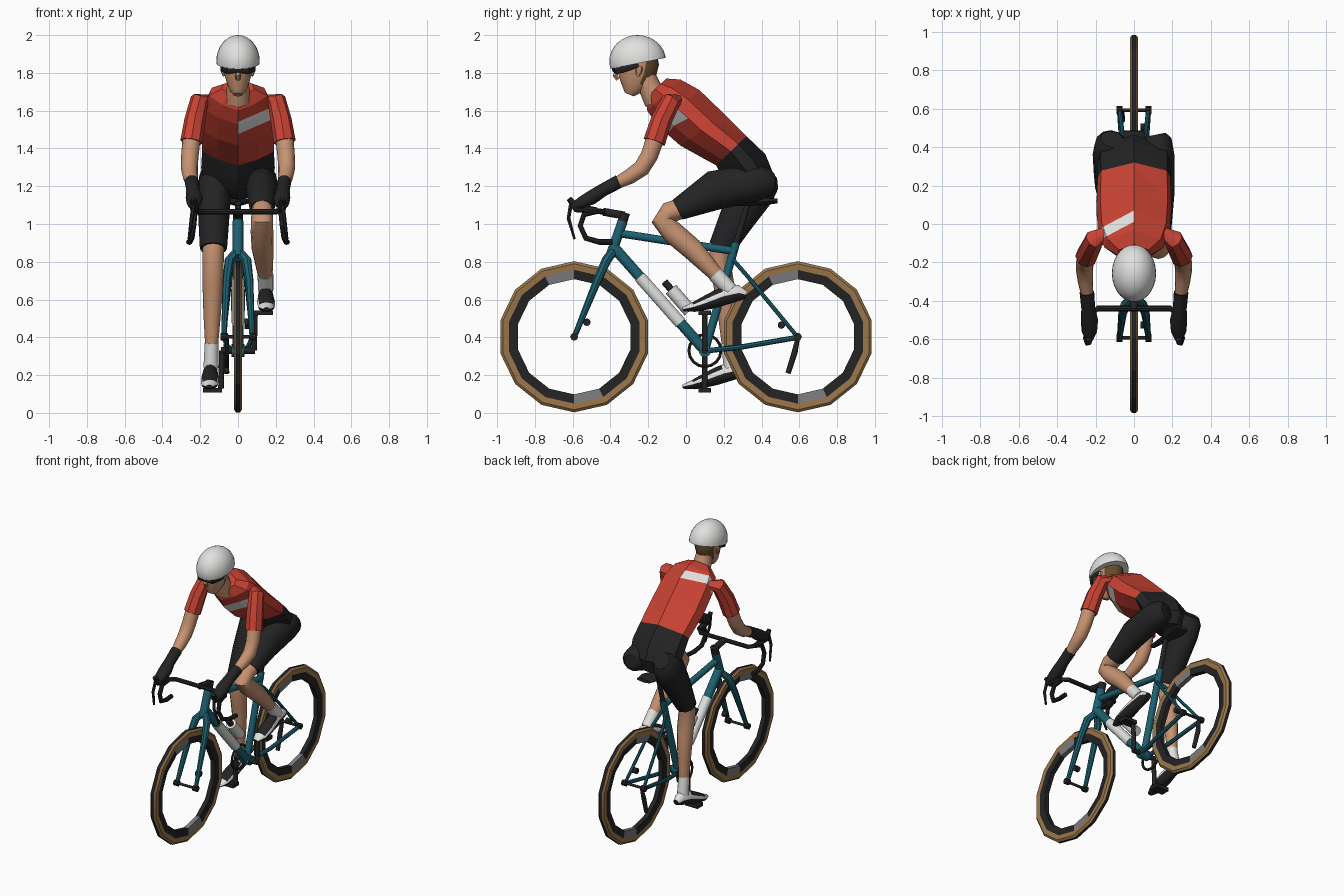
import bpy
import bmesh
from math import atan2, cos, hypot, pi, sin
from mathutils import Matrix, Vector

if "Cube" in bpy.data.objects:
    bpy.data.objects.remove(bpy.data.objects["Cube"])


def material(name, red, green, blue):
    mat = bpy.data.materials.new(name)
    mat.use_nodes = True
    mat.diffuse_color = (red, green, blue, 1)
    mat.node_tree.nodes["Principled BSDF"].inputs["Base Color"].default_value = (red, green, blue, 1)
    return mat


BLACK = material("black", .017, .017, .018)
WHITE = material("white", .75, .75, .74)
RED = material("jersey red", .58, .055, .033)
SKIN = material("skin", .57, .29, .165)
TEAL = material("frame teal", .012, .12, .165)
TAN = material("tyre tan", .32, .18, .07)
HAIR = material("hair brown", .13, .07, .025)
GREY = material("rim grey", .2, .2, .22)


def finish(name, bm, mats, rule=None, angle=40):
    """Turn a bmesh into an object, colouring its faces by a rule."""
    bmesh.ops.recalc_face_normals(bm, faces=bm.faces)
    if rule:
        for face in bm.faces:
            face.material_index = rule(face.calc_center_median(), face.normal)
    mesh = bpy.data.meshes.new(name)
    bm.to_mesh(mesh)
    bm.free()
    obj = bpy.data.objects.new(name, mesh)
    bpy.context.collection.objects.link(obj)
    for mat in mats:
        mesh.materials.append(mat)
    if angle:
        bpy.ops.object.select_all(action="DESELECT")
        obj.select_set(True)
        bpy.context.view_layer.objects.active = obj
        bpy.ops.object.shade_smooth_by_angle(angle=angle * pi / 180)


def loft(rings, closed=False):
    """Skin a row of equal rings; cap the ends unless the row is closed."""
    bm = bmesh.new()
    rows = [[bm.verts.new(co) for co in ring] for ring in rings]
    count = len(rows[0])
    pairs = list(zip(rows, rows[1:])) + ([(rows[-1], rows[0])] if closed else [])
    for low, high in pairs:
        for i in range(count):
            j = (i + 1) % count
            bm.faces.new((low[i], low[j], high[j], high[i]))
    if not closed:
        bm.faces.new(rows[0])
        bm.faces.new(rows[-1])
    return bm


def tube(name, points, radii, mats, rule=None, sides=12, ref=(1, 0, 0), closed=False):
    """Sweep an ellipse along points; a radius may be a (width, depth) pair."""
    points = [Vector(p) for p in points]
    if not isinstance(radii, list):
        radii = [radii] * len(points)
    axis, rings, last = Vector(ref), [], len(points) - 1
    for k, (point, radius) in enumerate(zip(points, radii)):
        before = points[k - 1] if closed else points[max(k - 1, 0)]
        after = points[(k + 1) % len(points)] if closed else points[min(k + 1, last)]
        along = (after - before).normalized()
        if abs(along.dot(axis)) > .95:
            axis = Vector((0, 0, 1))
        axis = (axis - along * axis.dot(along)).normalized()
        other = along.cross(axis)
        wide, deep = radius if isinstance(radius, tuple) else (radius, radius)
        turns = [2 * pi * i / sides for i in range(sides)]
        rings.append([point + axis * wide * cos(t) + other * deep * sin(t) for t in turns])
    finish(name, loft(rings, closed), mats if isinstance(mats, list) else [mats], rule)


def rod(name, start, end, radius, mat, sides=10):
    tube(name, [start, end], radius, mat, sides=sides)


def box(name, centre, size, mat):
    bm = bmesh.new()
    bmesh.ops.create_cube(bm, size=1, matrix=Matrix.Translation(centre) @ Matrix.Diagonal((*size, 1)))
    finish(name, bm, [mat], angle=0)


# Wheels: black tread, tan sidewalls, black rim with two grey panels
AXLE, STEP = .403, 2 * pi / 14
half = [(.4, .01), (.386, .022), (.354, .02), (.305, .016)]
section = half + [(r, -x) for r, x in reversed(half)]
for name, hub in (("front", -.592), ("rear", .592)):
    rings = [[(x, hub - r * sin(i * STEP), AXLE + r * cos(i * STEP)) for r, x in section]
             for i in range(14)]

    def wheel_rule(c, n, hub=hub):
        radius, turn = hypot(c.y - hub, c.z - AXLE), atan2(hub - c.y, c.z - AXLE) % (2 * pi)
        if radius > .34:
            return 0 if radius > .385 else 1
        return 2 if int(turn / STEP) % 7 == 0 else 0

    finish(name + "_wheel", loft(rings, True), [BLACK, TAN, GREY], wheel_rule, angle=20)
    rod(name + "_axle", (-.085, hub, AXLE), (.085, hub, AXLE), .009, BLACK)

# Frame
crank = Vector((0, .1, .33))
rod("head_tube", (0, -.4, .83), (0, -.335, 1.015), .028, TEAL)
rod("top_tube", (0, -.35, .95), (0, .265, .855), .022, TEAL)
rod("down_tube", (0, -.385, .88), crank, .03, TEAL)
rod("down_tube_panel", (0, -.245, .72), (0, -.03, .477), .034, WHITE)
rod("seat_tube", crank, (0, .265, .9), .023, TEAL)
rod("seat_post", (0, .26, .88), (0, .325, 1.1), .016, BLACK)
rod("crank_axle", (-.09, .1, .33), (.09, .1, .33), .018, BLACK)
rod("bracket_shell", (-.035, .1, .33), (.035, .1, .33), .034, TEAL)
tube("saddle", [(0, .19, 1.11), (0, .3, 1.11), (0, .42, 1.12), (0, .485, 1.122)],
     [(.018, .012), (.03, .016), (.07, .02), (.055, .012)], BLACK)
rod("stem", (0, -.325, 1.045), (0, -.44, 1.065), .022, BLACK)
rod("steerer_cap", (0, -.337, 1.01), (0, -.322, 1.06), .027, BLACK)

# Bottle and its cap
rod("bottle", (0, .02, .54), (0, -.08, .655), .036, WHITE, 12)
rod("bottle_cap", (0, -.08, .655), (0, -.115, .695), .02, BLACK)

# Chainring, derailleur and brakes
tube("chainring", [(-.06, .1 + .085 * cos(i * pi / 8), .33 + .085 * sin(i * pi / 8)) for i in range(16)],
     .009, BLACK, sides=6, closed=True)
tube("derailleur", [(-.06, .59, .39), (-.065, .575, .32), (-.06, .54, .21)], [.012, .016, .014], BLACK)
rod("front_brake", (.035, -.525, .48), (.07, -.525, .48), .02, BLACK)
rod("rear_brake", (.035, .505, .465), (.07, .505, .465), .02, BLACK)

# Parts found on both sides
for side, s in (("left", 1), ("right", -1)):
    def m(*points):
        return [(s * x, y, z) for x, y, z in points]

    # Fork, stays, axle nuts and cranks
    tube(side + "_fork_leg", m((.01, -.39, .85), (.045, -.42, .81), (.06, -.47, .7), (.075, -.592, .4)),
         [.024, .026, .022, .014], TEAL, sides=8)
    tube(side + "_seat_stay", m((.015, .25, .81), (.04, .32, .73), (.075, .592, .4)), .011, TEAL, sides=8)
    tube(side + "_chain_stay", m((.03, .12, .33), (.055, .3, .35), (.075, .592, .4)), .014, TEAL, sides=8)
    for name, hub in (("front", -.592), ("rear", .592)):
        rod(side + "_" + name + "_nut", (s * .06, hub, AXLE), (s * .092, hub, AXLE), .021, BLACK, 8)
    rod(side + "_crank", (s * .085, .1, .33), (s * .09, .1, .33 + s * .2), .015, BLACK)
    box(side + "_pedal", (s * .135, .1, .325 + s * .205), (.1, .065, .025), BLACK)

    # Handlebar, hood and brake lever
    tube(side + "_handlebar", m((0, -.44, 1.065), (.19, -.44, 1.065), (.22, -.47, 1.068), (.23, -.54, 1.05),
                                (.235, -.56, .99), (.245, -.53, .925), (.255, -.46, .905), (.26, -.39, .905)),
         .015, BLACK, sides=8)
    tube(side + "_hood", m((.225, -.47, 1.07), (.232, -.58, 1.085), (.235, -.62, 1.135)),
         [.017, .024, .014], BLACK, sides=8)
    tube(side + "_lever", m((.235, -.61, 1.1), (.245, -.622, 1.03), (.26, -.59, .92)),
         [.012, .011, .007], BLACK, sides=6)

    # Arm
    tube(side + "_sleeve", m((.15, -.045, 1.655), (.205, -.08, 1.65), (.228, -.13, 1.55), (.247, -.168, 1.435)),
         [.03, .052, .056, .059], RED, sides=8)
    tube(side + "_arm", m((.245, -.16, 1.46), (.255, -.195, 1.36), (.258, -.235, 1.295),
                          (.252, -.3, 1.25), (.242, -.38, 1.21)), [.048, .046, .045, .04, .03], SKIN)
    tube(side + "_glove", m((.245, -.355, 1.225), (.238, -.44, 1.18), (.232, -.5, 1.14),
                            (.232, -.56, 1.11), (.232, -.605, 1.09)),
         [.038, .036, (.045, .04), (.04, .032), .018], BLACK, sides=10)

    # Shoe: same shape on both feet, with a black lower half and strap
    lift = 0 if s > 0 else -.41
    foot = [(.32, .625), (.28, .635), (.2, .618), (.165, .605), (.12, .588), (.04, .56), (-.018, .548)]

    def shoe_rule(c, n):
        strap = .07 < c.y < .2 and n.z > .6
        return 1 if n.z < -.05 or strap else 0

    tube(side + "_shoe", [(s * (.145 + .02 * (.3 - y)), y, z + lift) for y, z in foot],
         [(.022, .02), (.038, .042), (.04, .048), (.044, .046), (.048, .04), (.044, .026), (.018, .01)],
         [WHITE, BLACK], shoe_rule)

# Raised left leg
tube("left_thigh", [(.115, .465, 1.22), (.12, .44, 1.22), (.125, .36, 1.218), (.125, .15, 1.178), (.128, -.045, 1.075)],
     [.05, (.075, .075), (.085, .1), (.085, .105), (.065, .058)], BLACK)
tube("left_shin", [(.128, -.02, 1.085), (.128, -.09, 1.06), (.127, -.125, 1.02), (.127, -.07, .955), (.13, .03, .87),
                   (.14, .12, .775), (.145, .18, .71)], [.055, .057, .058, .06, .058, .046, .036], SKIN)
tube("left_sock", [(.145, .155, .735), (.147, .235, .65)], [.042, .04], WHITE)

# Extended right leg
tube("right_thigh", [(-.115, .44, 1.28), (-.12, .41, 1.25), (-.125, .36, 1.18), (-.128, .27, 1.03), (-.13, .185, .87)],
     [.06, (.085, .1), (.09, .115), (.082, .095), (.072, .068)], BLACK)
tube("right_shin", [(-.13, .195, .9), (-.132, .175, .82), (-.133, .2, .68), (-.137, .215, .52), (-.14, .225, .34)],
     [.058, .057, .055, .046, .033], SKIN)
tube("right_sock", [(-.14, .222, .37), (-.143, .24, .24)], [.036, .04], WHITE)


# Torso: ridged sections given by a back point, a front point and a half width
def torso_ring(back, front, width):
    back, front = Vector((0, *back)), Vector((0, *front))
    outline = [(0, 0), (.9, .27), (1, .52), (.55, .8), (0, 1), (-.55, .8), (-1, .52), (-.9, .27)]
    return [back.lerp(front, f) + Vector((w * width, 0, 0)) for w, f in outline]


waist = torso_ring((.32, 1.465), (.16, 1.31), .19)
jersey = loft([torso_ring((-.105, 1.77), (-.215, 1.665), .085), torso_ring((-.03, 1.765), (-.205, 1.6), .155),
               torso_ring((.07, 1.71), (-.155, 1.525), .187), torso_ring((.2, 1.585), (-.03, 1.415), .195), waist])
# Slanted chest and back stripes are cut into the jersey
cuts = [((0, 0, 1.475), (-.44, 0, 1)), ((0, 0, 1.54), (-.44, 0, 1)),
        ((0, .012, 0), (-.53, 1, 0)), ((0, .07, 0), (-.53, 1, 0))]
for point, normal in cuts:
    geometry = jersey.verts[:] + jersey.edges[:] + jersey.faces[:]
    bmesh.ops.bisect_plane(jersey, geom=geometry, plane_co=point, plane_no=normal)


def stripe_rule(c, n):
    chest = c.x > 0 and n.y * .65 + n.z * .76 < -.15 and 1.475 < c.z - .44 * c.x < 1.54
    back = c.x < 0 and n.y * .65 + n.z * .76 > .15 and .012 < c.y - .53 * c.x < .07
    return 1 if chest or back else 0


finish("jersey", jersey, [RED, WHITE], stripe_rule, angle=0)
finish("shorts", loft([waist, torso_ring((.42, 1.37), (.2, 1.23), .195), torso_ring((.465, 1.26), (.26, 1.16), .18),
                       torso_ring((.44, 1.17), (.32, 1.13), .1)]), [BLACK], angle=25)

# Head, neck and face
tube("neck", [(0, -.155, 1.65), (0, -.19, 1.72), (0, -.21, 1.77), (0, -.22, 1.83)], [.066, .06, .056, .055], SKIN)
tube("head", [(0, -.3, 1.685), (0, -.29, 1.71), (0, -.275, 1.75), (0, -.262, 1.8), (0, -.255, 1.85), (0, -.255, 1.91)],
     [(.025, .025), (.045, .05), (.06, .082), (.074, .105), (.082, .112), (.075, .1)], [SKIN, HAIR],
     lambda c, n: 1 if c.y > -.23 and c.z > 1.76 else 0, sides=16)
tube("nose", [(0, -.36, 1.82), (0, -.375, 1.785), (0, -.36, 1.765)], [.01, .016, .012], SKIN, sides=6)
for side, s in (("left", 1), ("right", -1)):
    tube(side + "_ear", [(s * .07, -.255, 1.785), (s * .082, -.25, 1.81), (s * .082, -.245, 1.835)],
         [(.01, .008), (.01, .018), (.01, .016)], SKIN, sides=8)
tube("glasses", [(-.088, -.25, 1.838), (-.086, -.32, 1.828), (-.055, -.372, 1.82), (0, -.385, 1.822),
                 (.055, -.372, 1.82), (.086, -.32, 1.828), (.088, -.25, 1.838)],
     [(.008, .006), (.022, .008), (.028, .008), (.02, .008), (.028, .008), (.022, .008), (.008, .006)],
     BLACK, sides=8, ref=(0, 0, 1))

# Helmet: a smooth ellipsoid with a slanted rim
helmet = bmesh.new()
bmesh.ops.create_uvsphere(helmet, u_segments=28, v_segments=16, radius=1,
                          matrix=Matrix.Translation((0, -.256, 1.862)) @ Matrix.Diagonal((.115, .15, .138, 1)))
geometry = helmet.verts[:] + helmet.edges[:] + helmet.faces[:]
bmesh.ops.bisect_plane(helmet, geom=geometry, plane_co=(0, -.256, 1.85), plane_no=(0, -.2, 1), clear_inner=True)
bmesh.ops.holes_fill(helmet, edges=[e for e in helmet.edges if e.is_boundary])
finish("helmet", helmet, [WHITE], angle=50)
